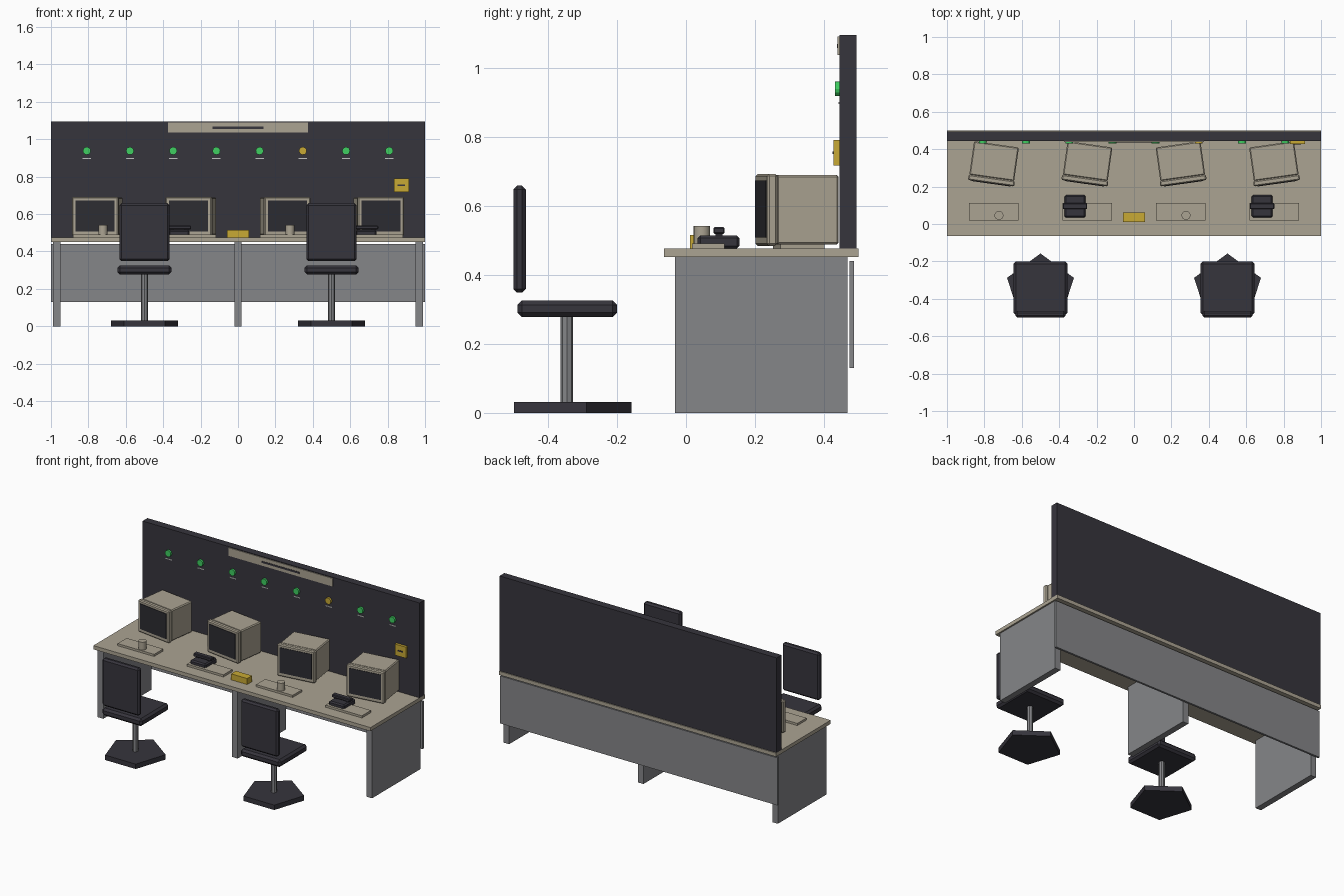
import bpy
import math
from mathutils import Matrix, Vector

cube = bpy.data.objects.get("Cube")
if cube:
    bpy.data.objects.remove(cube, do_unlink=True)


def material(name, r, g, b):
    m = bpy.data.materials.new(name)
    m.use_nodes = True
    m.diffuse_color = (r, g, b, 1)
    m.node_tree.nodes["Principled BSDF"].inputs["Base Color"].default_value = (r, g, b, 1)
    return m


BEIGE = material("beige", 0.41, 0.37, 0.29)
DARK = material("charcoal", 0.037, 0.035, 0.046)
SCREEN = material("screen_black", 0.026, 0.026, 0.032)
GREY = material("steel_grey", 0.235, 0.238, 0.25)
GREEN = material("lamp_green", 0.05, 0.62, 0.12)
YELLOW = material("yellow", 0.58, 0.40, 0.035)
PALE = material("label_pale", 0.55, 0.55, 0.55)


def finish(ob, name, mat, bevel):
    ob.name = name
    ob.data.materials.append(mat)
    if bevel:
        mod = ob.modifiers.new("edge", "BEVEL")
        mod.width = bevel
        mod.segments = 1
    return ob


def box(name, mat, x, y, z, bevel=0):
    """Box spanning the (low, high) pairs x, y, z."""
    bpy.ops.mesh.primitive_cube_add(size=1)
    ob = bpy.context.object
    spans = (x, y, z)
    size = Matrix.Diagonal([hi - lo for lo, hi in spans] + [1])
    centre = Matrix.Translation(Vector([(lo + hi) / 2 for lo, hi in spans]))
    ob.data.transform(centre @ size)
    return finish(ob, name, mat, bevel)


def around(c, width):
    return (c - width / 2, c + width / 2)


def cylinder(name, mat, sides, radius, depth, location, rotation=(0, 0, 0), bevel=0):
    bpy.ops.mesh.primitive_cylinder_add(vertices=sides, radius=radius, depth=depth,
                                        location=location, rotation=rotation)
    return finish(bpy.context.object, name, mat, bevel)


# Desk and its supports
TOP = 0.476
box("desk_top", BEIGE, (-1, 1), (-0.063, 0.5), (0.452, TOP))
for i, x in enumerate((-0.97, 0, 0.97)):
    box(f"desk_leg_{i}", GREY, around(x, 0.04), (-0.032, 0.467), (0, 0.452))
box("modesty_panel", GREY, (-1, 1), (0.474, 0.487), (0.13, 0.44))

# Wall panel with its header plate
WALL = 0.444
box("wall_panel", DARK, (-1, 1), (WALL, 0.494), (TOP, 1.095))
box("header_plate", BEIGE, (-0.375, 0.375), (WALL - 0.005, WALL), (1.037, 1.09))
box("header_strip", DARK, (-0.135, 0.135), (WALL - 0.007, WALL - 0.004), (1.056, 1.068))

# Row of indicator lamps, each over a small blank label
for i in range(8):
    x = (i - 3.5) * 0.231
    cylinder(f"lamp_{i}", YELLOW if i == 5 else GREEN, 12, 0.021, 0.014,
             (x, WALL - 0.006, 0.938), (math.pi / 2, 0, 0))
    box(f"lamp_label_{i}", PALE, around(x, 0.045), (WALL - 0.003, WALL), (0.895, 0.901))

# Yellow wall box and desk block
box("wall_box", YELLOW, (0.833, 0.913), (WALL - 0.017, WALL), (0.717, 0.79))
box("wall_box_strip", DARK, around(0.873, 0.04), (WALL - 0.02, WALL - 0.016), (0.749, 0.757))
box("desk_block", YELLOW, (-0.058, 0.058), (0.012, 0.062), (TOP, 0.515))


def monitor(i, x, turn):
    place = Matrix.Translation((x, 0.322, 0)) @ Matrix.Rotation(turn, 4, "Z")
    parts = [
        box(f"monitor_bezel_{i}", BEIGE, around(0, 0.25), (-0.105, -0.075), (0.484, 0.692), 0.006),
        box(f"monitor_body_{i}", BEIGE, around(0, 0.242), (-0.077, 0.105), (0.487, 0.689), 0.006),
        box(f"monitor_screen_{i}", SCREEN, around(0, 0.212), (-0.108, -0.104), (0.508, 0.673)),
        box(f"monitor_foot_{i}", BEIGE, around(0, 0.15), (-0.06, 0.07), (TOP, 0.489)),
    ]
    for ob in parts:
        ob.matrix_world = place


def telephone(i, x):
    box(f"phone_base_{i}", DARK, around(x, 0.112), (0.034, 0.155), (TOP, 0.514), 0.008)
    box(f"phone_handset_{i}", DARK, around(x, 0.13), (0.079, 0.112), (0.518, 0.538), 0.004)
    for side in (-1, 1):
        box(f"phone_cradle_{i}_{side}", DARK, around(x + side * 0.04, 0.02),
            (0.085, 0.106), (0.51, 0.522))


# Four workstations
for i, x in enumerate((-0.75, -0.25, 0.25, 0.75)):
    monitor(i, x, math.copysign(0.14, x))
    box(f"keyboard_{i}", BEIGE, around(x, 0.264), (0.018, 0.112), (TOP, 0.49))
    if i % 2:
        telephone(i, x - 0.065)
    else:
        mug = cylinder(f"mug_{i}", BEIGE, 16, 0.024, 0.052, (x + 0.028, 0.046, 0.515))
        bpy.ops.object.shade_smooth_by_angle()

# Two swivel chairs
for i, x in enumerate((-0.5, 0.5)):
    box(f"chair_seat_{i}", DARK, around(x, 0.288), (-0.488, -0.2), (0.277, 0.326), 0.013)
    box(f"chair_back_{i}", DARK, around(x, 0.268), (-0.5, -0.464), (0.348, 0.658), 0.011)
    cylinder(f"chair_post_{i}", GREY, 8, 0.018, 0.25, (x, -0.345, 0.154))
    cylinder(f"chair_base_{i}", DARK, 5, 0.188, 0.032, (x, -0.346, 0.016))
